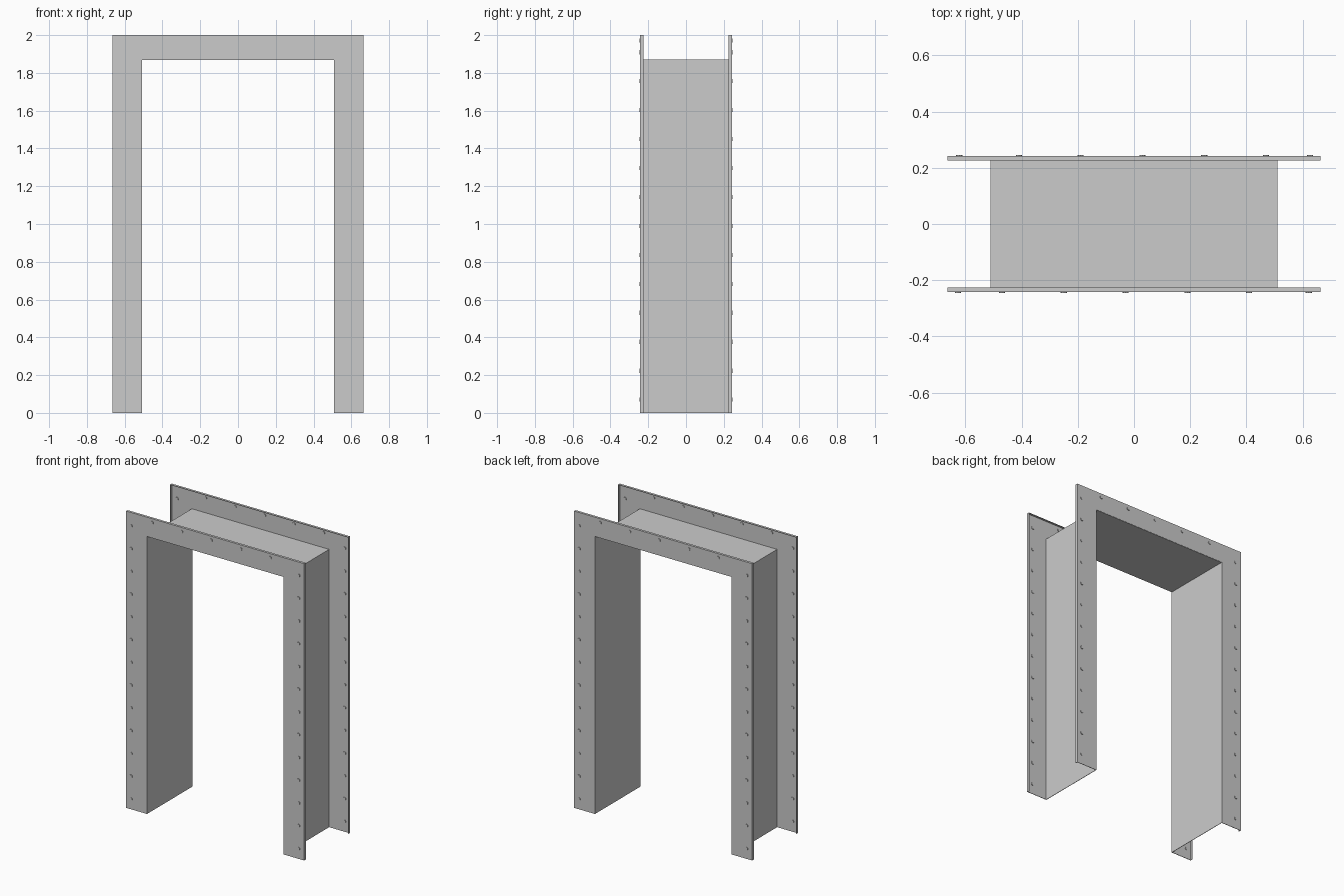
import bpy, bmesh
from mathutils import Matrix

if "Cube" in bpy.data.objects:
    bpy.data.objects.remove(bpy.data.objects["Cube"])

OPEN_X, OPEN_Z = 0.51, 1.87      # opening half width and height
RIM_X, RIM_Z = 0.152, 0.128      # flange width on the legs and on the head
FACE_Y, LIP = 0.241, 0.015
SHEET = 0.003


def sweep(name, profile):
    """Sweep (outward fraction, y) points up one leg, over the head, down the other."""
    bm = bmesh.new()
    rows = []
    for o, y in profile:
        x, z = OPEN_X + o * RIM_X, OPEN_Z + o * RIM_Z
        rows.append([bm.verts.new(p) for p in
                     ((-x, y, 0), (-x, y, z), (x, y, z), (x, y, 0))])
    for a, b in zip(rows, rows[1:]):
        for i in range(3):
            bm.faces.new((a[i], a[i + 1], b[i + 1], b[i]))
    bmesh.ops.recalc_face_normals(bm, faces=bm.faces)
    me = bpy.data.meshes.new(name)
    bm.to_mesh(me)
    bm.free()
    ob = bpy.data.objects.new(name, me)
    bpy.context.collection.objects.link(ob)
    mod = ob.modifiers.new("sheet_thickness", 'SOLIDIFY')
    mod.thickness = SHEET
    mod.offset = 0
    mod.use_even_offset = True
    return ob


def rivets(name, side):
    """Row of through rivets; the back set is the front one turned half round."""
    spots = [(sx, 0.07 + i * 0.1533) for sx in (-0.627, 0.622) for i in range(13)]
    spots += [(-0.47 + i * 0.22, 1.972) for i in range(5)]
    bm = bmesh.new()
    for x, z in spots:
        m = (Matrix.Translation((-side * x, side * FACE_Y, z))
             @ Matrix.Rotation(1.570796, 4, 'X'))
        bmesh.ops.create_cone(bm, cap_ends=True, segments=8, radius1=0.011,
                              radius2=0.011, depth=0.011, matrix=m)
    me = bpy.data.meshes.new(name)
    bm.to_mesh(me)
    bm.free()
    bpy.context.collection.objects.link(bpy.data.objects.new(name, me))


# Inner lining of the doorway
sweep("lining", [(0, -FACE_Y), (0, FACE_Y)])

# Front and back flanges with an inward lip, and their rivets
for label, s in (("front", -1), ("back", 1)):
    sweep(label + "_flange", [(0, s * FACE_Y), (1, s * FACE_Y), (1, s * (FACE_Y - LIP))])
    rivets(label + "_rivets", s)
